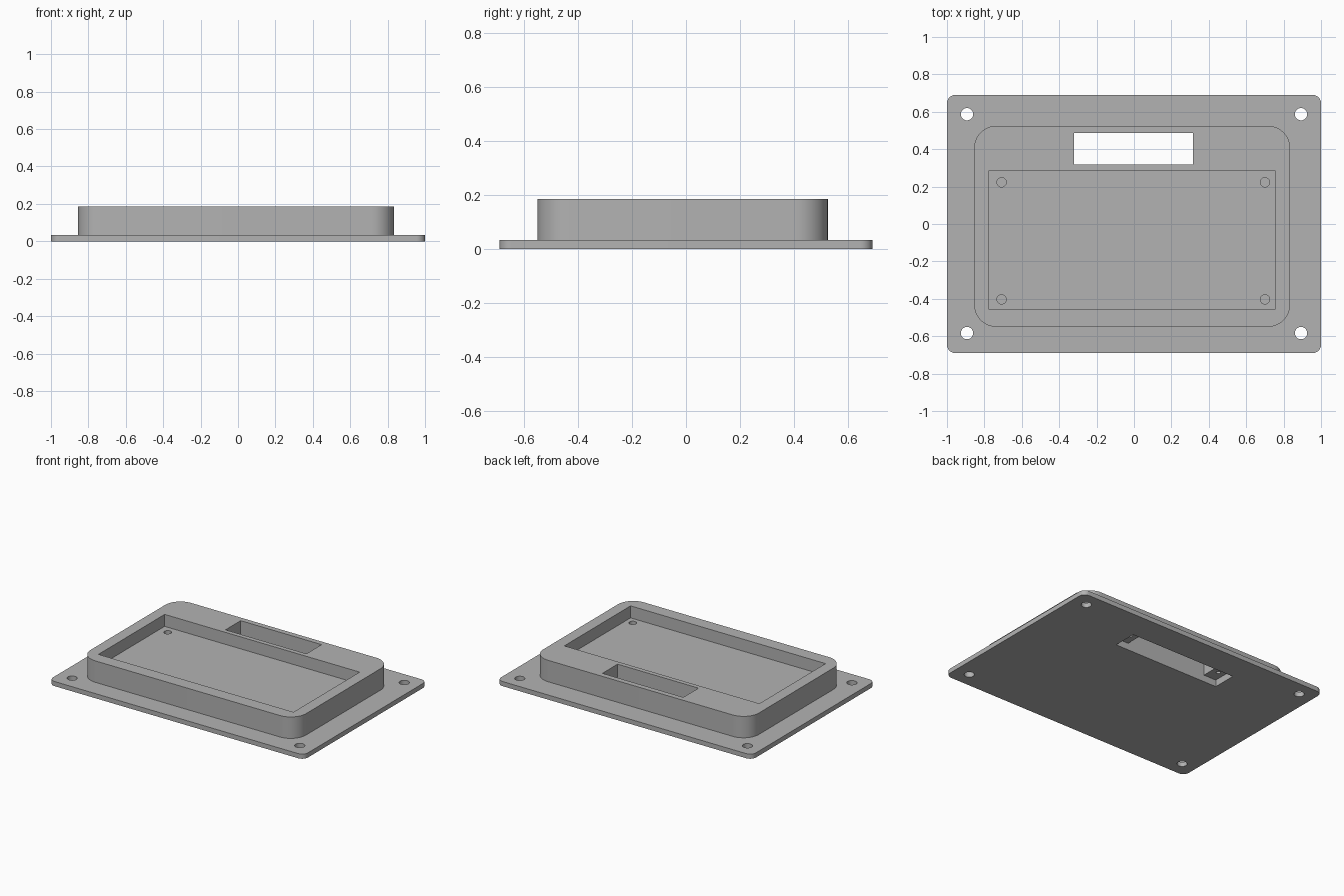
import bpy, bmesh, math

if "Cube" in bpy.data.objects:
    bpy.data.objects.remove(bpy.data.objects["Cube"])

grey = bpy.data.materials.new("mid_grey")
grey.diffuse_color = (0.45, 0.45, 0.45, 1)
grey.use_nodes = True
grey.node_tree.nodes["Principled BSDF"].inputs["Base Color"].default_value = grey.diffuse_color


def prism(name, points, z0, z1):
    """Upright solid from a closed outline."""
    bm = bmesh.new()
    face = bm.faces.new([bm.verts.new((x, y, z0)) for x, y in points])
    top = bmesh.ops.extrude_face_region(bm, geom=[face])["geom"]
    bmesh.ops.translate(bm, vec=(0, 0, z1 - z0),
                        verts=[g for g in top if isinstance(g, bmesh.types.BMVert)])
    bmesh.ops.recalc_face_normals(bm, faces=bm.faces)
    mesh = bpy.data.meshes.new(name)
    bm.to_mesh(mesh)
    bm.free()
    mesh.materials.append(grey)
    obj = bpy.data.objects.new(name, mesh)
    bpy.context.collection.objects.link(obj)
    return obj


def box(x0, x1, y0, y1):
    return [(x0, y0), (x1, y0), (x1, y1), (x0, y1)]


def rounded(x0, x1, y0, y1, r, n=12):
    pts = []
    corners = [(x1 - r, y1 - r), (x0 + r, y1 - r), (x0 + r, y0 + r), (x1 - r, y0 + r)]
    for i, (cx, cy) in enumerate(corners):
        for k in range(n + 1):
            a = (i + k / n) * math.pi / 2
            pts.append((cx + r * math.cos(a), cy + r * math.sin(a)))
    return pts


def circle(cx, cy, r, n=32):
    return [(cx + r * math.cos(2 * math.pi * k / n),
             cy + r * math.sin(2 * math.pi * k / n)) for k in range(n)]


def combine(target, tool, operation):
    mod = target.modifiers.new(operation, "BOOLEAN")
    mod.object, mod.operation, mod.solver = tool, operation, "EXACT"
    bpy.context.view_layer.objects.active = target
    bpy.ops.object.modifier_apply(modifier=mod.name)
    bpy.data.objects.remove(tool)


# Mounting flange with the raised housing on it
case = prism("display_housing", rounded(-1, 1, -0.69, 0.69, 0.045), 0, 0.033)
combine(case, prism("raised_block", rounded(-0.855, 0.835, -0.55, 0.525, 0.12),
                    0.015, 0.185), "UNION")

# Screen pocket, through slot and the wider recess under the slot
cutters = [
    (box(-0.775, 0.755, -0.457, 0.285), 0.10, 0.3),
    (box(-0.32, 0.315, 0.317, 0.487), -0.1, 0.3),
    (box(-0.42, 0.415, 0.317, 0.487), -0.1, 0.048),
]
# Flange screw holes
cutters += [(circle(x, y, 0.033), -0.1, 0.1) for x in (-0.893, 0.893) for y in (-0.583, 0.587)]
# Blind holes in the pocket floor
cutters += [(circle(x, y, 0.025), 0.04, 0.15) for x in (-0.708, 0.7) for y in (-0.403, 0.223)]
# Blind holes in the recess ledges
cutters += [(circle(x, 0.402, 0.014, 20), 0.03, 0.12) for x in (-0.37, 0.365)]
for outline, z0, z1 in cutters:
    combine(case, prism("cutter", outline, z0, z1), "DIFFERENCE")

# Smooth round corners and bores, keep edges sharp
case.select_set(True)
bpy.context.view_layer.objects.active = case
bpy.ops.object.shade_smooth_by_angle(angle=math.radians(30))
